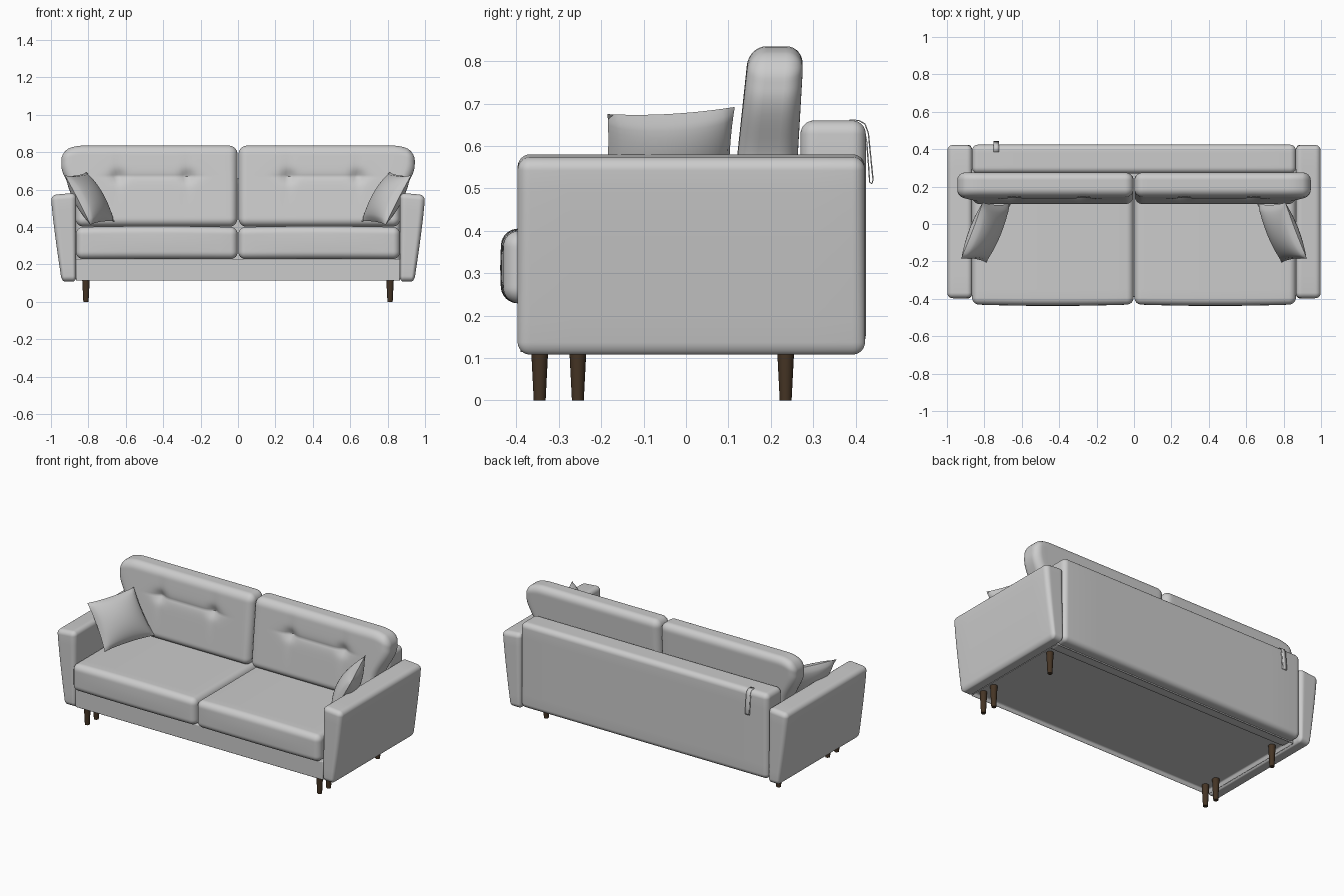
import bpy, bmesh, math
from mathutils import Vector

if "Cube" in bpy.data.objects:
    bpy.data.objects.remove(bpy.data.objects["Cube"])


def finish(name, bm, mirror=False, mat=None):
    bmesh.ops.recalc_face_normals(bm, faces=bm.faces[:])
    mesh = bpy.data.meshes.new(name)
    bm.to_mesh(mesh)
    bm.free()
    ob = bpy.data.objects.new(name, mesh)
    bpy.context.collection.objects.link(ob)
    if mat:
        mesh.materials.append(mat)
    bpy.ops.object.select_all(action='DESELECT')
    ob.select_set(True)
    bpy.context.view_layer.objects.active = ob
    bpy.ops.object.shade_smooth_by_angle(angle=math.radians(40))
    if mirror:
        ob.modifiers.new("mirror", 'MIRROR').use_mirror_merge = False
    return ob


def rounded_box(name, lo, hi, r, warp=None, mid=8, k=4, mirror=False):
    """Box with round edges, k segments per half corner; warp moves each point."""
    n = mid + 2 * k
    bm = bmesh.new()
    bmesh.ops.create_cube(bm, size=2)
    bmesh.ops.subdivide_edges(bm, edges=bm.edges[:], cuts=n - 1, use_grid_fill=True)
    for v in bm.verts:
        inner, d = Vector(), Vector()
        for a in range(3):
            i = round((v.co[a] + 1) / 2 * n)
            s = min(max((i - k) / mid, 0), 1)
            inner[a] = lo[a] + r + s * (hi[a] - lo[a] - 2 * r)
            over = i - k if i < k else max(0, i - (n - k))
            d[a] = math.tan(over / k * math.pi / 4)
        p = inner + d.normalized() * r
        v.co = warp(p) if warp else p
    return finish(name, bm, mirror)


# Arms: flat inside, outside tapering in towards the floor
def arm_warp(p):
    t = min(max((p.z - 0.108) / 0.472, 0), 1)
    side = (p.x - 0.865) / 0.135
    p.x -= side * 0.058 * (1 - t) ** 1.25
    p.z -= 0.012 * side * t
    return p


rounded_box("arms", (0.865, -0.397, 0.108), (1.0, 0.422, 0.583), 0.03, arm_warp, mirror=True)

# Base frame with shallow recess underneath
bm = bmesh.new()
bmesh.ops.create_cube(bm, size=1)
for v in bm.verts:
    v.co = (v.co.x * 1.732, v.co.y * 0.75 - 0.015, v.co.z * 0.12 + 0.17)
bm.normal_update()
bottom = min(bm.faces, key=lambda f: f.calc_center_median().z)
bmesh.ops.inset_region(bm, faces=[bottom], thickness=0.018)
for v in bottom.verts:
    v.co.z += 0.025
base = finish("base_frame", bm)
bev = base.modifiers.new("bevel", 'BEVEL')
bev.width, bev.segments = 0.006, 3

# Back frame
rounded_box("back_frame", (-0.866, 0.27, 0.122), (0.866, 0.424, 0.66), 0.032)


# Seat cushions with a slight crown
def seat_warp(p):
    u = (p.x - 0.434) / 0.43
    if p.z > 0.33:
        p.z += 0.006 * (1 - u * u)
    if p.y < -0.3:
        p.y -= 0.008 * (1 - u * u) * (0.5 + 0.5 * math.sin((p.z - 0.228) / 0.17 * math.pi))
    return p


rounded_box("seat_cushions", (0.002, -0.43, 0.229), (0.866, 0.272, 0.399), 0.037, seat_warp, mid=14, mirror=True)


# Back cushions: leaning, flaring over the arms, tufted in front
def back_warp(p):
    t = (p.z - 0.405) / 0.43
    s = min(max((p.z - 0.54) / 0.22, 0), 1)
    front = p.y < -0.01
    y = p.y * (1.05 - 0.15 * t) + 0.178 + 0.035 * t
    x = p.x * (0.918 + 0.082 * s * s * (3 - 2 * s))
    if front:
        fade = min(1, (-p.y - 0.01) / 0.05)
        dz = p.z - 0.67
        for bx in (0.27, 0.64):
            dx = x - bx
            y += fade * 0.018 * math.exp(-(dx * dx + dz * dz) / 0.0012)
            y += fade * 0.005 * math.exp(-dx * dx / 0.0004) * math.exp(-dz * dz / 0.012)
        along = 1 / (1 + math.exp(-(x - 0.2) / 0.02)) / (1 + math.exp((x - 0.7) / 0.02))
        y += fade * 0.008 * along * math.exp(-abs(dz) / 0.02)
    p.z -= 0.035 * max(0, (p.x - 0.83) / 0.115) ** 2 * t
    return Vector((x, y, p.z))


rounded_box("back_cushions", (0.003, -0.072, 0.402), (0.945, 0.072, 0.835), 0.045, back_warp, mid=40, mirror=True)

# Throw pillows: two puffed sheets between four corners
bf, bb = Vector((0.79, -0.205, 0.412)), Vector((0.66, 0.108, 0.43))
tf, tb = Vector((0.925, -0.185, 0.675)), Vector((0.81, 0.115, 0.692))
normal = (bb - bf).cross(tf - bf).normalized()
bm = bmesh.new()
for side in (-1, 1):
    grid = bmesh.ops.create_grid(bm, x_segments=20, y_segments=20, size=1)
    for v in grid["verts"]:
        u, w = v.co.x, v.co.y
        puff = max(0, (1 - u * u) * (1 - w * w)) ** 0.55
        a = (u * (1 - 0.06 * (1 - w * w)) + 1) / 2
        b = (w * (1 - 0.06 * (1 - u * u)) + 1) / 2
        p = bf.lerp(bb, a).lerp(tf.lerp(tb, a), b)
        v.co = p + normal * side * 0.062 * puff
bmesh.ops.remove_doubles(bm, verts=bm.verts[:], dist=0.0005)
finish("throw_pillows", bm, mirror=True)

# Tapered wooden legs
wood = bpy.data.materials.new("dark_wood")
wood.diffuse_color = (0.06, 0.035, 0.018, 1)
wood.use_nodes = True
wood.node_tree.nodes["Principled BSDF"].inputs["Base Color"].default_value = wood.diffuse_color
bm = bmesh.new()
for y in (-0.345, -0.255, 0.235):
    leg = bmesh.ops.create_cone(bm, cap_ends=True, segments=20, radius1=0.014, radius2=0.021, depth=0.137)
    for v in leg["verts"]:
        v.co += Vector((0.813, y, 0.0685))
finish("legs", bm, mirror=True, mat=wood)

# Pull strap looped over the top of the back
path = [(0.385, 0.661), (0.408, 0.660), (0.422, 0.652), (0.430, 0.63), (0.436, 0.57), (0.441, 0.52),
        (0.438, 0.511), (0.433, 0.515), (0.430, 0.56), (0.426, 0.61), (0.420, 0.64)]
bm = bmesh.new()
rows = [[bm.verts.new((x, y, z)) for x in (-0.75, -0.722)] for y, z in path]
for a, b in zip(rows, rows[1:]):
    bm.faces.new((a[0], a[1], b[1], b[0]))
strap = finish("pull_strap", bm)
sol = strap.modifiers.new("thickness", 'SOLIDIFY')
sol.thickness, sol.offset = 0.003, 0
